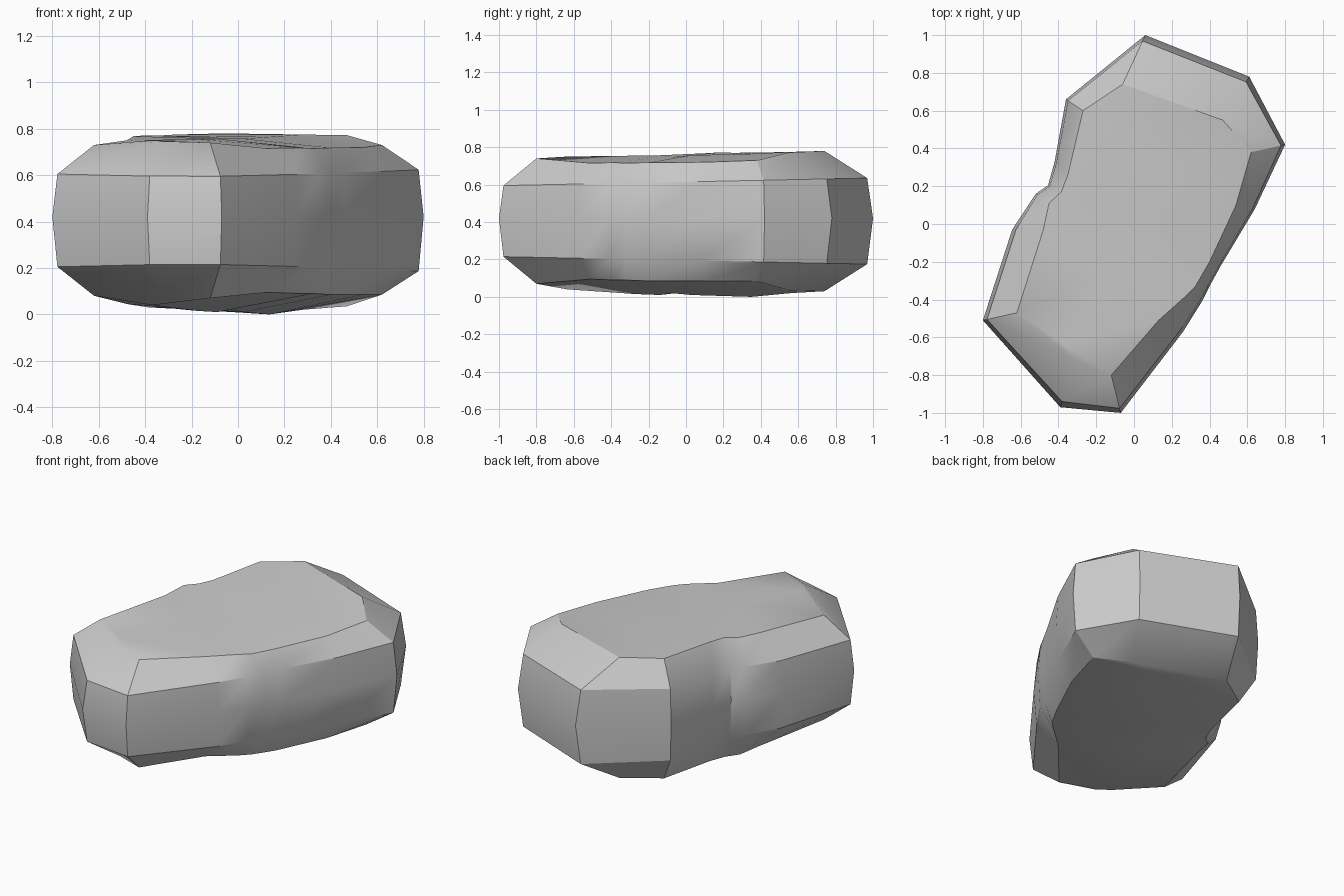
import bpy, bmesh, math

if "Cube" in bpy.data.objects:
    bpy.data.objects.remove(bpy.data.objects["Cube"])

# Outline stations from front (-y) to back: (outer x, y, inner x, y, top z, bottom z)
LEFT = [(-0.80, -0.51, -0.62, -0.47, .73, .08),
        (-0.645, -0.03, -0.48, -0.03, .75, .045),
        (-0.52, 0.16, -0.45, 0.11, .768, .04),
        (-0.455, 0.205, -0.385, 0.17, .772, .03),
        (-0.42, 0.33, -0.35, 0.26, .77, .03),
        (-0.36, 0.66, -0.27, 0.60, .775, .03),
        (0.06, 1.00, -0.06, 0.74, .78, .03)]
RIGHT = [(-0.07, -1.00, -0.12, -0.80, .74, .07),
         (0.26, -0.57, 0.13, -0.51, .715, .095),
         (0.36, -0.41, 0.27, -0.385, .718, .09),
         (0.405, -0.32, 0.325, -0.33, .715, .09),
         (0.46, -0.22, 0.40, -0.20, .718, .085),
         (0.64, 0.08, 0.54, 0.10, .72, .085),
         (0.80, 0.42, 0.62, 0.38, .73, .085)]
FRONT = (-0.39, -0.97, -0.31, -0.72, .745, .06)
BACK = (0.61, 0.78, 0.47, 0.55, .772, .035)
TOP_MID = [.75, .755, .757, .747, .757, .765, .775]     # dips at the crease
BOTTOM_MID = [.04, .015, .01, .02, .01, .0, .02]

bm = bmesh.new()


def column(p):
    """Five points from bottom to top on the side of the stone."""
    ox, oy, ix, iy, zt, zb = p

    def at(t, z):
        return bm.verts.new((ox + (ix - ox) * t, oy + (iy - oy) * t, z))
    return [at(1, zb), at(.12, .195 - .02 * oy), at(0, .42),
            at(.12, .615 + .02 * oy), at(1, zt)]


left = [column(p) for p in LEFT]
right = [column(p) for p in RIGHT]
front, back = column(FRONT), column(BACK)

# Rounded side wall
loop = [front] + right + [back] + left[::-1]
for a, b in zip(loop, loop[1:] + loop[:1]):
    for k in range(4):
        bm.faces.new((a[k], b[k], b[k + 1], a[k + 1]))

# Top and bottom, crossed by the shallow crease
for k, heights in ((4, TOP_MID), (0, BOTTOM_MID)):
    mid = []
    for l, r, z in zip(left, right, heights):
        c = (l[k].co + r[k].co) / 2
        mid.append(bm.verts.new((c.x, c.y, z)))
    for i in range(6):
        bm.faces.new((left[i][k], mid[i], mid[i + 1], left[i + 1][k]))
        bm.faces.new((mid[i], right[i][k], right[i + 1][k], mid[i + 1]))
    bm.faces.new((left[0][k], front[k], right[0][k], mid[0]))
    bm.faces.new((left[6][k], mid[6], right[6][k], back[k]))

bmesh.ops.recalc_face_normals(bm, faces=bm.faces)
mesh = bpy.data.meshes.new("stone")
bm.to_mesh(mesh)
bm.free()
stone = bpy.data.objects.new("stone", mesh)
bpy.context.collection.objects.link(stone)
bpy.context.view_layer.objects.active = stone
stone.select_set(True)
bpy.ops.object.shade_smooth_by_angle(angle=math.radians(30))
